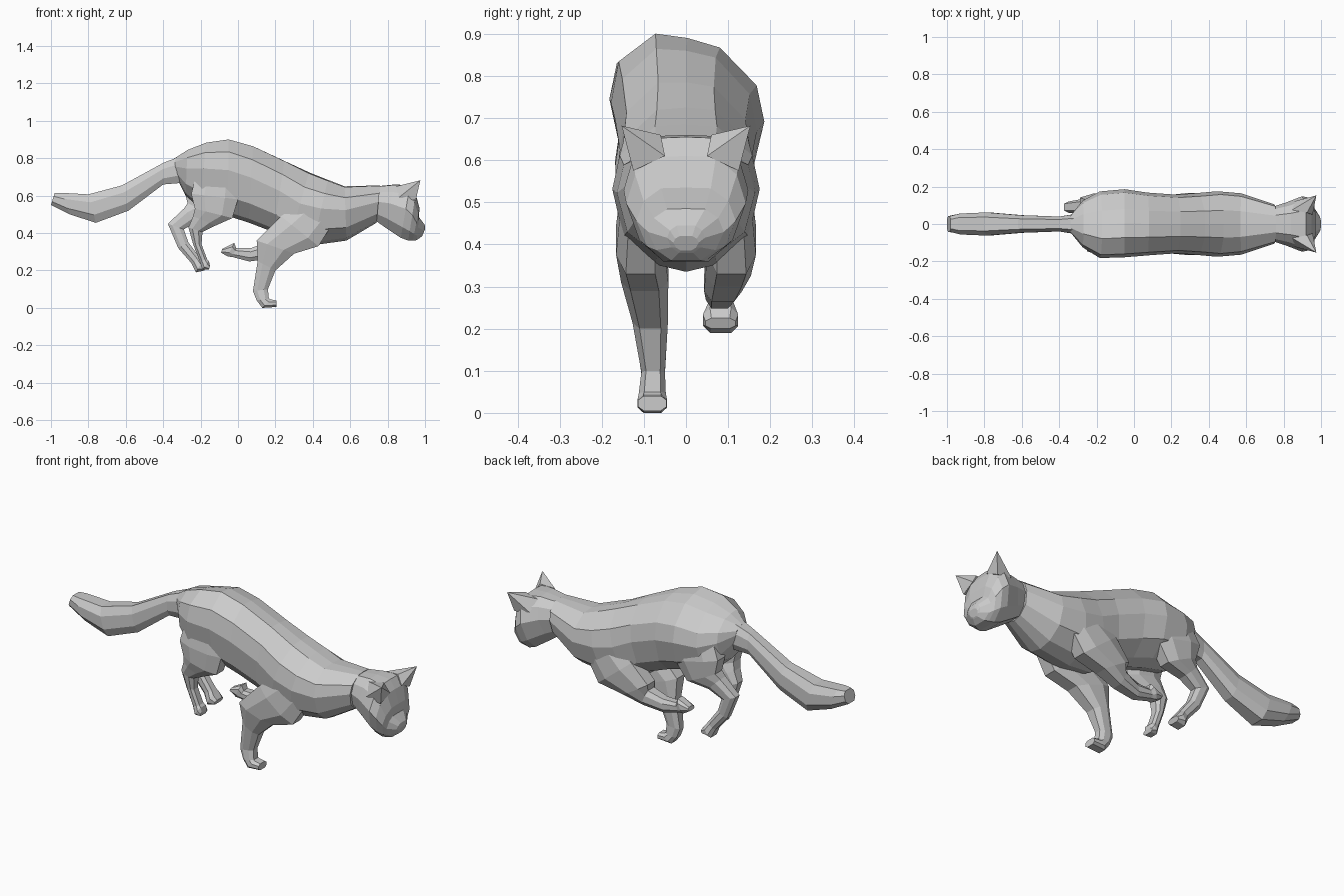
import bpy, bmesh

# Half cross-sections as (side, height) running from top edge to bottom edge
TORSO = [(0, 1), (.42, .985), (.9, .79), (1, .56), (.85, .24), (.42, .05), (0, 0)]
SKULL = [(0, 1), (.5, .99), (.85, .82), (1, .55), (.78, .2), (.38, .0), (0, 0)]
LIMB = [(.6, 1), (1, .72), (1, .28), (.6, 0)]


def finish(name, bm):
    bmesh.ops.recalc_face_normals(bm, faces=bm.faces)
    mesh = bpy.data.meshes.new(name)
    bm.to_mesh(mesh)
    bm.free()
    obj = bpy.data.objects.new(name, mesh)
    bpy.context.collection.objects.link(obj)
    return obj


def loft(name, half, stations):
    """Each station: top edge x,z, bottom edge x,z, half width, side offset, roll."""
    ring = half + [(-u, v) for u, v in reversed(half) if u > 0]
    bm = bmesh.new()
    rows = []
    for s in stations:
        ax, az, bx, bz, w, y, roll = (list(s) + [0, 0])[:7]
        rows.append([bm.verts.new((bx + (ax - bx) * v, y + u * w,
                                   bz + (az - bz) * v - roll * v * u * w))
                     for u, v in ring])
    n = len(ring)
    for a, b in zip(rows, rows[1:]):
        for i in range(n):
            j = (i + 1) % n
            bm.faces.new((a[i], a[j], b[j], b[i]))
    bm.faces.new(rows[0])
    bm.faces.new(rows[-1])
    return finish(name, bm)


# Torso with neck, hips rolled towards the far side
loft("body", TORSO, [
    (-.34, .80, -.33, .70, .05),
    (-.27, .84, -.28, .60, .125, 0, .15),
    (-.17, .87, -.20, .53, .178, -.004, .25),
    (-.05, .89, -.05, .49, .182, .004, .22),
    (.08, .86, .06, .455, .168, 0, .15),
    (.25, .785, .19, .405, .157, 0, .08),
    (.38, .725, .27, .345, .165),
    (.48, .685, .40, .335, .175),
    (.57, .65, .58, .36, .164),
    (.76, .655, .74, .455, .105),
])

# Head, from back of skull to nose
loft("head", SKULL, [
    (.74, .65, .73, .47, .09),
    (.84, .66, .78, .435, .115),
    (.92, .655, .87, .375, .148),
    (.95, .61, .91, .36, .142),
    (.97, .535, .935, .36, .118),
    (.968, .485, .955, .362, .09),
    (.998, .445, .98, .38, .045),
    (1.0, .42, .985, .385, .03),
])

# Ears
for side, label in ((-1, "near_ear"), (1, "far_ear")):
    bm = bmesh.new()
    for x, y, z in ((.975, .153, .682), (.955, .05, .61), (.925, .06, .66),
                    (.95, .125, .575), (.845, .075, .65), (.86, .122, .59)):
        bm.verts.new((x, side * y, z))
    bmesh.ops.convex_hull(bm, input=bm.verts)
    finish(label, bm)

# Tail
loft("tail", LIMB, [
    (-.26, .83, -.28, .67, .06),
    (-.40, .775, -.40, .66, .04),
    (-.62, .655, -.585, .52, .047),
    (-.80, .607, -.76, .455, .062),
    (-.94, .615, -.90, .50, .056),
    (-.98, .615, -1.0, .55, .042),
])

# Near front leg, standing
loft("near_front_leg", LIMB, [
    (.55, .52, .39, .60, .045, -.105),
    (.43, .33, .23, .49, .058, -.108),
    (.30, .29, .10, .36, .056, -.098),
    (.20, .20, .105, .25, .042, -.085),
    (.16, .10, .08, .09, .028, -.078),
    (.165, .05, .10, .04, .032, -.08),
    (.175, .045, .13, 0, .035, -.08),
    (.205, .04, .205, .005, .034, -.08),
])

# Far front leg, folded back
loft("far_front_leg", LIMB, [
    (.55, .52, .39, .60, .045, .105),
    (.43, .33, .23, .49, .058, .108),
    (.29, .30, .14, .39, .054, .10),
    (.18, .265, .15, .35, .045, .088),
    (.06, .248, .07, .32, .033, .08),
    (-.03, .272, -.01, .32, .029, .08),
    (-.055, .275, -.02, .347, .034, .08),
    (-.09, .295, -.085, .315, .026, .08),
])

# Near hind leg
loft("near_hind_leg", LIMB, [
    (.00, .70, -.22, .73, .045, -.105),
    (.00, .58, -.25, .61, .055, -.113),
    (-.03, .48, -.23, .53, .052, -.112),
    (-.12, .44, -.24, .49, .045, -.10),
    (-.19, .405, -.265, .43, .035, -.09),
    (-.195, .34, -.24, .34, .028, -.085),
    (-.165, .26, -.205, .25, .029, -.08),
    (-.155, .25, -.19, .205, .036, -.08),
    (-.15, .225, -.155, .205, .032, -.08),
])

# Far hind leg, trailing
loft("far_hind_leg", LIMB, [
    (.00, .70, -.25, .73, .045, .10),
    (-.03, .58, -.29, .64, .055, .108),
    (-.10, .48, -.27, .56, .05, .105),
    (-.22, .46, -.29, .53, .04, .095),
    (-.29, .42, -.375, .45, .03, .09),
    (-.265, .35, -.32, .32, .027, .085),
    (-.205, .27, -.25, .24, .03, .083),
    (-.19, .25, -.225, .19, .042, .082),
    (-.17, .225, -.18, .20, .036, .082),
])
